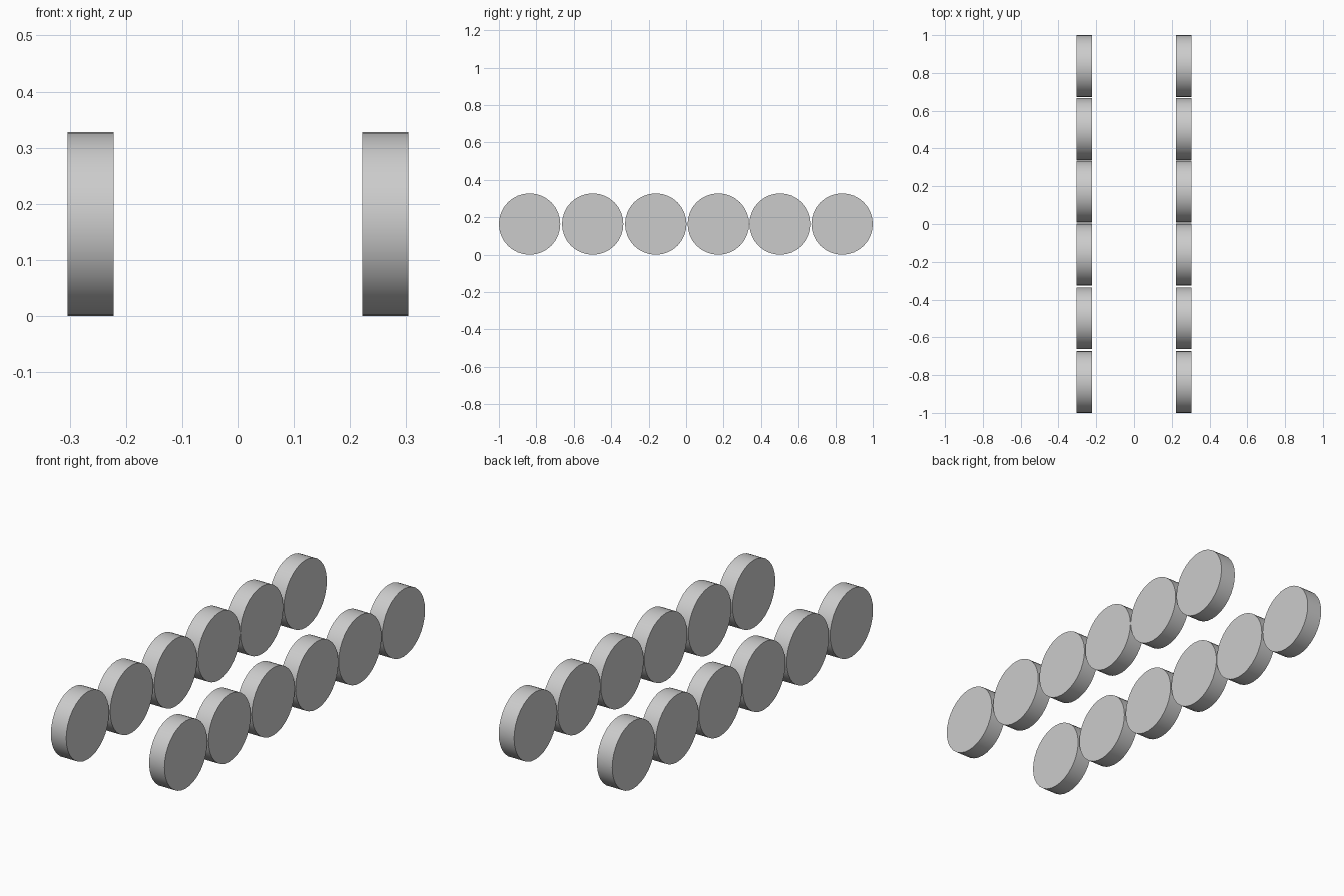
import bpy
import math

if "Cube" in bpy.data.objects:
    bpy.data.objects.remove(bpy.data.objects["Cube"])

RADIUS, WIDTH, TRACK = 0.164, 0.082, 0.2632
AXLES = [-0.836, -0.499, -0.162, 0.172, 0.502, 0.836]


def wheel(name, x, y):
    # Solid disc lying on its side, axle along x
    bpy.ops.mesh.primitive_cylinder_add(
        vertices=32, radius=RADIUS, depth=WIDTH,
        location=(x, y, RADIUS), rotation=(0, math.pi / 2, 0))
    obj = bpy.context.object
    obj.name = name
    bpy.ops.object.shade_smooth_by_angle(angle=math.radians(30))


# Two mirrored rows of six wheels
for side, sign in (("left", -1), ("right", 1)):
    for i, y in enumerate(AXLES, 1):
        wheel(f"{side}_wheel_{i}", sign * TRACK, y)
